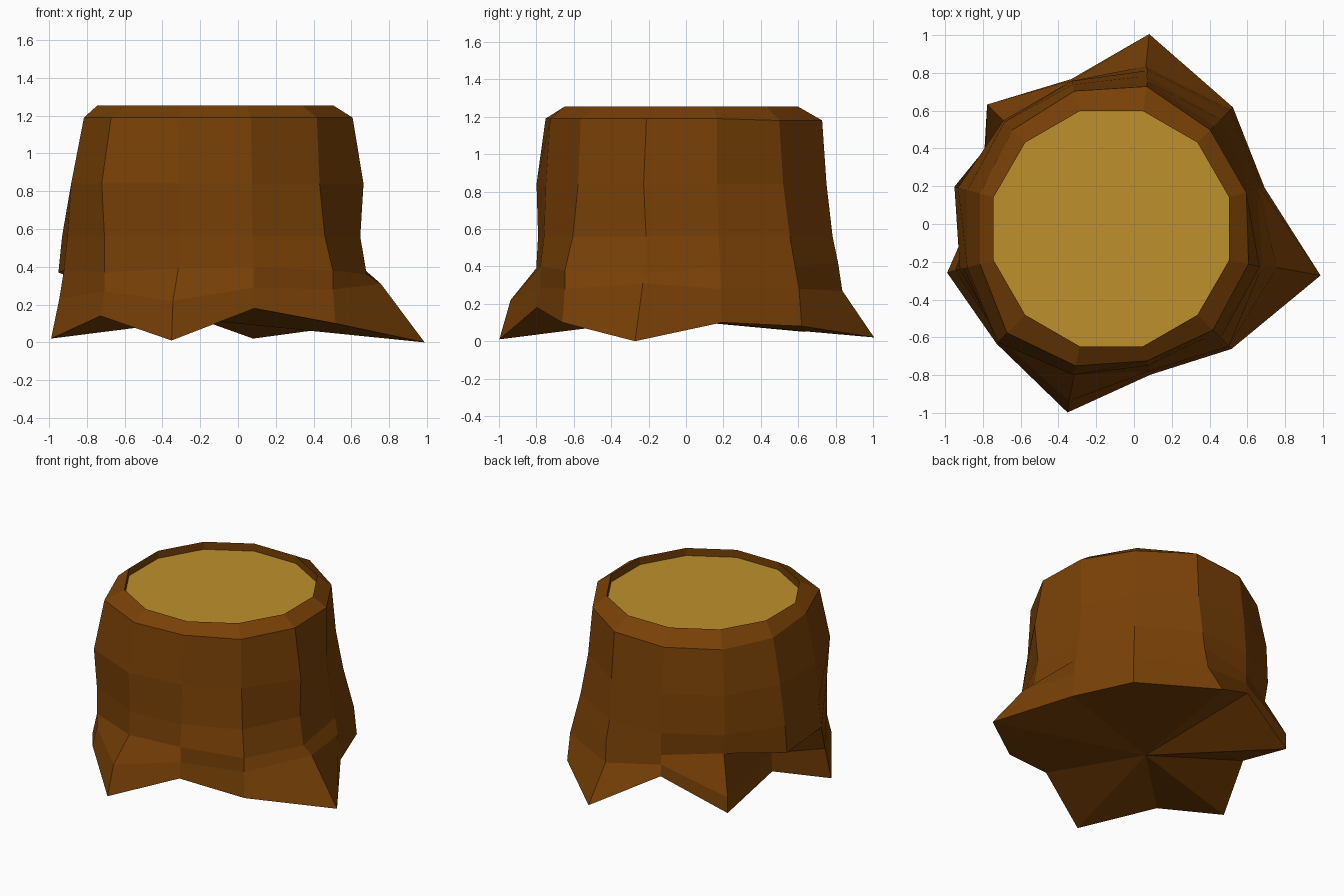
import bpy, bmesh, math

if "Cube" in bpy.data.objects:
    bpy.data.objects.remove(bpy.data.objects["Cube"])

N = 12
CX, CY = -0.12, -0.025
TOP_R, TOP_Z = 0.645, 1.255
SINK_Z = 1.2
SKEW = {2: 1, 8: 0.4, 11: 0.6}   # roots that lean sideways


def material(name, color):
    m = bpy.data.materials.new(name)
    m.diffuse_color = (*color, 1)
    m.use_nodes = True
    m.node_tree.nodes["Principled BSDF"].inputs["Base Color"].default_value = m.diffuse_color
    return m


def ring(bm, radii, heights, twist=0):
    """Twelve-sided ring; one number or a list for radius and height."""
    vs = []
    for k in range(N):
        r = radii[k] if isinstance(radii, list) else radii
        z = heights[k] if isinstance(heights, list) else heights
        a = math.radians(15 + 30 * k + twist * SKEW.get(k, 0))
        vs.append(bm.verts.new((CX + r * math.cos(a), CY + r * math.sin(a), z)))
    return vs


def finish(bm, name, mat):
    me = bpy.data.meshes.new(name)
    bm.to_mesh(me)
    bm.free()
    me.materials.append(mat)
    ob = bpy.data.objects.new(name, me)
    bpy.context.collection.objects.link(ob)
    return ob


# Bark profile rings, root tips up to shoulder, then down inside the rim
shoulder_z = [1.19, 1.18, 1.18, 1.16, 1.15, 1.155] + [1.19] * 6
rings = [
    ([.84, .91, 1.05, .82, .93, .71, .90, .86, 1.0, .80, .90, 1.135],
     [.10, .08, .02, .25, .05, .18, .02, .14, .01, .18, .10, 0], 4),
    ([.82, .89, .88, .81, .93, .70, .855, .83, .94, .78, .88, .90],
     [.28, .28, .27, .33, .165, .31, .23, .27, .22, .29, .28, .31], 3),
    ([.80, .86, .86, .81, .79, .86, .83, .83, .80, .78, .88, .825],
     [.40, .40, .42, .40, .42, .37, .38, .37, .39, .40, .38, .36], 2),
    ([.77, .82, .83, .81, .81, .84, .81, .83, .79, .76, .82, .79], .56, 2),
    ([.74, .77, .80, .79, .80, .79, .79, .85, .80, .75, .78, .81], .84, 1),
    ([.74, .74, .776, .755, .74, .72, .72, .78, .75, .725, .76, .75],
     shoulder_z, 1),
    (TOP_R, TOP_Z, 0),
    (TOP_R, SINK_Z, 0),
]
bm = bmesh.new()
loops = [ring(bm, *r) for r in rings]
for lo, hi in zip(loops, loops[1:]):
    for k in range(N):
        j = (k + 1) % N
        bm.faces.new((lo[k], lo[j], hi[j], hi[k]))

# Underside fan
mid = bm.verts.new((-0.2, -0.12, 0.12))
for k in range(N):
    bm.faces.new((loops[0][(k + 1) % N], loops[0][k], mid))
finish(bm, "bark", material("bark_brown", (0.19, 0.052, 0.002)))

# Sawn top, sunk slightly inside the rim
bm = bmesh.new()
bm.faces.new(ring(bm, TOP_R, SINK_Z))
finish(bm, "cut_top", material("cut_wood", (0.51, 0.28, 0.025)))
